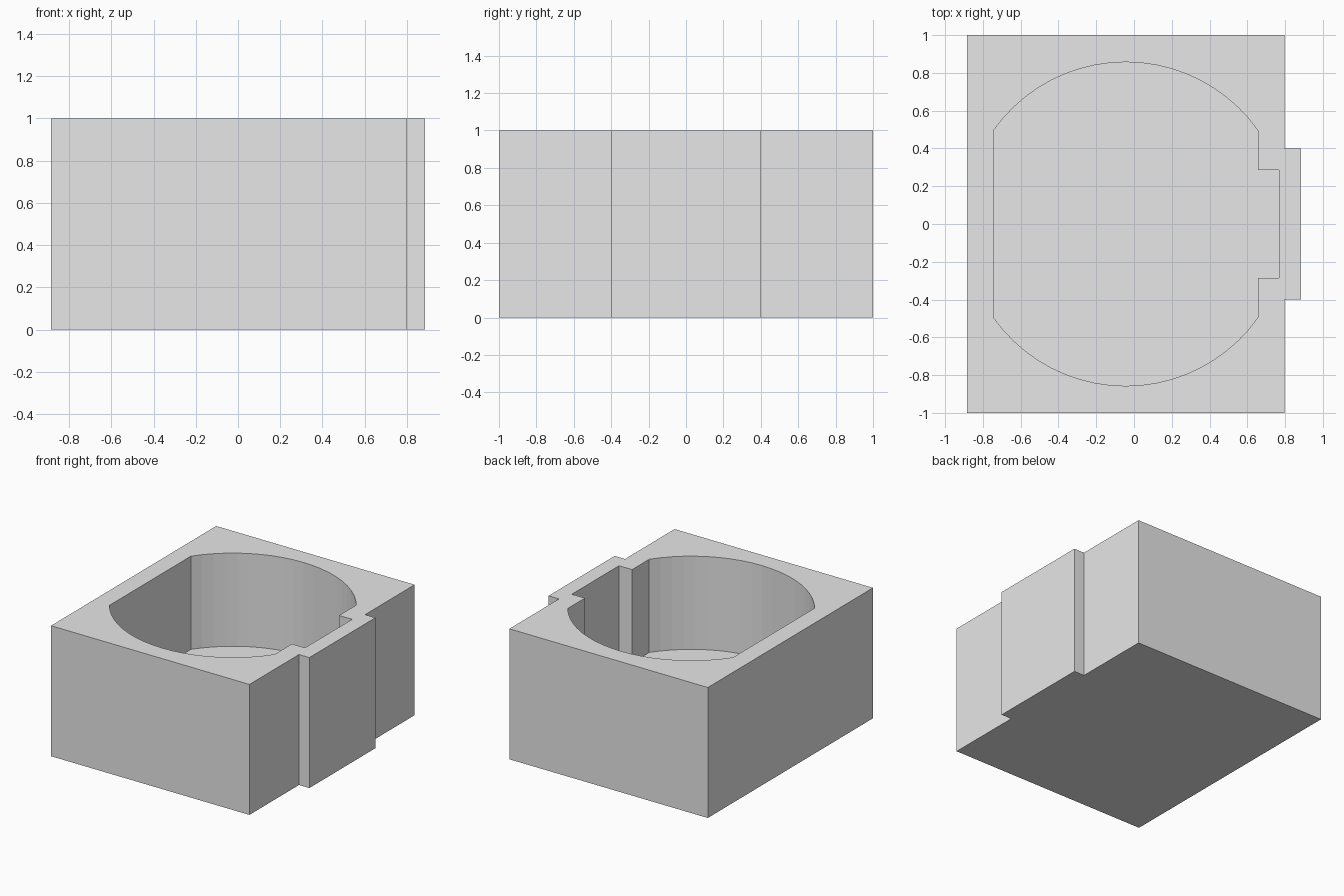
import bpy
import bmesh
from math import asin, cos, sin, sqrt, pi

cube = bpy.data.objects.get("Cube")
if cube:
    bpy.data.objects.remove(cube, do_unlink=True)

UNIT = 1 / 7                 # wall thickness
FLOOR = 2 * UNIT             # floor thickness
CENTRE = -0.044              # x centre of the cavity
RADIUS = 6 * UNIT            # radius of the curved cavity ends
HALF = 0.701                 # half width between the flat cavity walls
ARC_STEPS = 20

grey = bpy.data.materials.new("plain grey")
grey.use_nodes = True
grey.diffuse_color = (0.8, 0.8, 0.8, 1)
grey.node_tree.nodes["Principled BSDF"].inputs["Base Color"].default_value = grey.diffuse_color


def prism(name, outline, bottom, top):
    """Extrude a closed plan outline from bottom to top."""
    bm = bmesh.new()
    face = bm.faces.new([bm.verts.new((x, y, bottom)) for x, y in outline])
    new = bmesh.ops.extrude_face_region(bm, geom=[face])["geom"]
    verts = [v for v in new if isinstance(v, bmesh.types.BMVert)]
    bmesh.ops.translate(bm, verts=verts, vec=(0, 0, top - bottom))
    bmesh.ops.recalc_face_normals(bm, faces=bm.faces[:])
    mesh = bpy.data.meshes.new(name)
    bm.to_mesh(mesh)
    bm.free()
    mesh.materials.append(grey)
    obj = bpy.data.objects.new(name, mesh)
    bpy.context.collection.objects.link(obj)
    return obj


def mirrored(points):
    """Complete a +y half outline with its mirror image."""
    return points + [(x, -y) for x, y in reversed(points)]


# Outer block with the raised rib on its left side
block = prism("hollow_block", mirrored([
    (0.885, 0.4), (0.797, 0.4), (0.797, 1), (-0.885, 1)]), 0, 1)

# Cavity: two flat walls, two curved ends and a slot behind the rib
start = asin(HALF / RADIUS)
arc = []
for i in range(ARC_STEPS + 1):
    a = pi / 2 - start + 2 * start * i / ARC_STEPS
    arc.append((CENTRE + RADIUS * cos(pi - a) * -1, RADIUS * sin(a)))
slot = [(0.768, 2 * UNIT), (CENTRE + HALF, 2 * UNIT)]
cavity = prism("cavity_cutter", mirrored(slot + arc), FLOOR, 1.2)
cavity.hide_render = True

# Hollow the block and discard the cutter
cut = block.modifiers.new("hollow", "BOOLEAN")
cut.operation = "DIFFERENCE"
cut.solver = "EXACT"
cut.object = cavity
bpy.context.view_layer.objects.active = block
block.select_set(True)
bpy.ops.object.modifier_apply(modifier=cut.name)
bpy.data.objects.remove(cavity, do_unlink=True)
